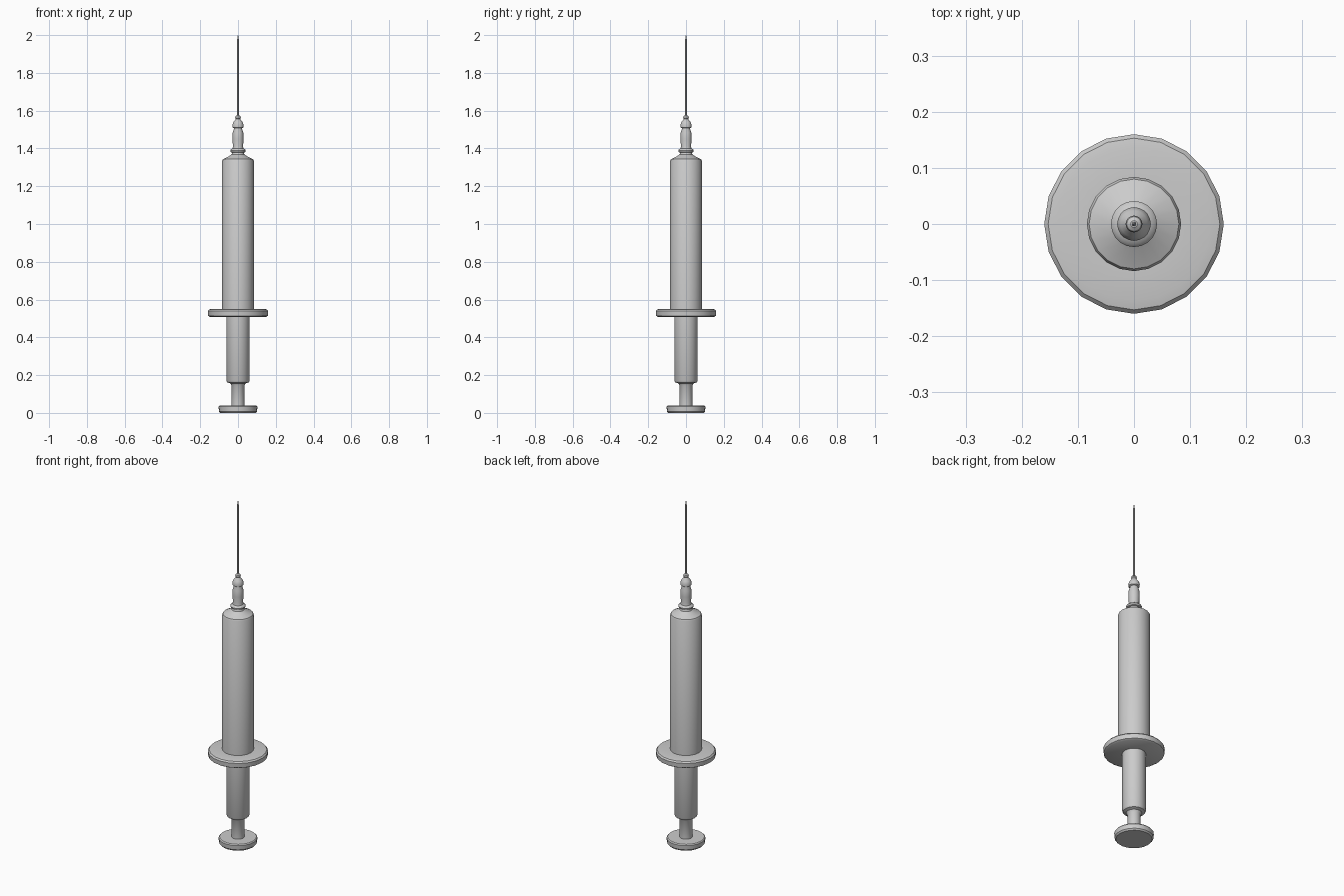
import bpy, bmesh, math

if "Cube" in bpy.data.objects:
    bpy.data.objects.remove(bpy.data.objects["Cube"])

SIDES = 20


def lathe(name, profile, sides=SIDES):
    """Revolve (radius, height) points around z and cap both ends."""
    bm = bmesh.new()
    rings = []
    for r, z in profile:
        rings.append([bm.verts.new((r * math.cos(2 * math.pi * i / sides),
                                    r * math.sin(2 * math.pi * i / sides), z))
                      for i in range(sides)])
    for low, high in zip(rings, rings[1:]):
        for i in range(sides):
            j = (i + 1) % sides
            bm.faces.new((low[i], low[j], high[j], high[i]))
    bm.faces.new(rings[0][::-1])
    bm.faces.new(rings[-1])
    mesh = bpy.data.meshes.new(name)
    bm.to_mesh(mesh)
    bm.free()
    obj = bpy.data.objects.new(name, mesh)
    bpy.context.collection.objects.link(obj)
    bpy.ops.object.select_all(action='DESELECT')
    obj.select_set(True)
    bpy.context.view_layer.objects.active = obj
    bpy.ops.object.shade_smooth_by_angle(angle=math.radians(35))
    return obj


# Plunger: thumb rest, narrow neck and wide rod
lathe("plunger", [(0.094, 0.0), (0.101, 0.008), (0.103, 0.033), (0.098, 0.039),
                  (0.034, 0.039), (0.034, 0.145), (0.041, 0.156),
                  (0.057, 0.162), (0.062, 0.172), (0.062, 0.53)])

# Finger flange
lathe("finger_flange", [(0.148, 0.508), (0.158, 0.514), (0.16, 0.54),
                        (0.153, 0.548), (0.137, 0.551), (0.08, 0.551)])

# Barrel with sloped shoulder and short neck
lathe("barrel", [(0.084, 0.545), (0.084, 1.335), (0.08, 1.343), (0.046, 1.36),
                 (0.034, 1.368), (0.029, 1.385)])

# Needle hub: collar, waisted body, bulb and small tip
lathe("needle_hub", [(0.03, 1.377), (0.039, 1.381), (0.041, 1.39),
                     (0.037, 1.396), (0.029, 1.40), (0.027, 1.41),
                     (0.029, 1.45), (0.028, 1.485), (0.022, 1.503),
                     (0.022, 1.507), (0.029, 1.511), (0.03, 1.525),
                     (0.024, 1.54), (0.014, 1.552), (0.012, 1.557),
                     (0.015, 1.562), (0.013, 1.571), (0.006, 1.576)])

# Needle with pointed end
lathe("needle", [(0.004, 1.57), (0.004, 1.98), (0.001, 2.0)], 12)
